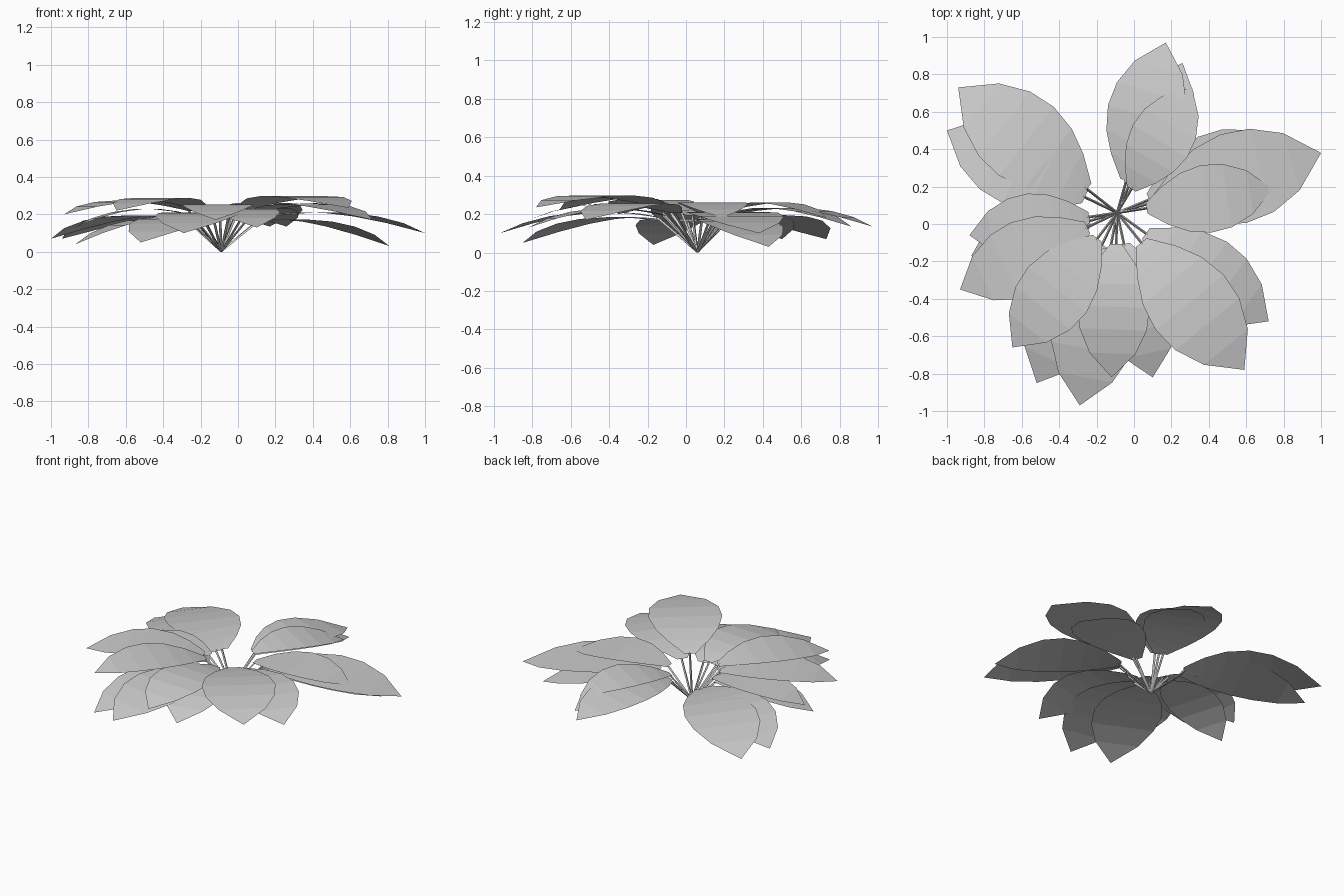
import bpy, bmesh
from mathutils import Vector

if "Cube" in bpy.data.objects:
    bpy.data.objects.remove(bpy.data.objects["Cube"])

ROOT = Vector((-0.09, 0.06, 0.0))

# leaf tips (x, y, z); everything else follows from them
TIPS = [
    (0.17, 0.97, 0.135), (0.26, 0.86, 0.135), (0.31, 0.73, 0.18),
    (1.00, 0.38, 0.10), (0.81, 0.43, 0.03), (0.74, 0.19, 0.18),
    (0.72, -0.52, 0.17), (0.59, -0.78, 0.235),
    (0.10, -0.82, 0.13), (-0.12, -0.82, 0.17), (-0.29, -0.97, 0.10),
    (-0.52, -0.85, 0.05), (-0.65, -0.66, 0.22),
    (-0.93, -0.35, 0.20), (-0.87, -0.17, 0.04), (-0.88, -0.06, 0.13),
    (-1.00, 0.50, 0.07), (-0.94, 0.73, 0.07),
]

# outline: (fraction along leaf, half width / reach)
OUTLINE = [(0.0, 0.035), (0.05, 0.065), (0.15, 0.125), (0.30, 0.187),
           (0.47, 0.217), (0.64, 0.204), (0.82, 0.140), (1.0, 0.0)]


def make_object(name, bm):
    bmesh.ops.recalc_face_normals(bm, faces=bm.faces[:])
    if name.startswith("leaf"):
        for f in bm.faces:
            if f.normal.z < 0:
                f.normal_flip()
    me = bpy.data.meshes.new(name)
    bm.to_mesh(me)
    bm.free()
    ob = bpy.data.objects.new(name, me)
    bpy.context.collection.objects.link(ob)


def leaf(index, tip):
    flat = Vector((tip[0], tip[1], 0)) - ROOT
    reach = flat.length
    out = flat.normalized()
    side = Vector((-out.y, out.x, 0))
    r0, z0, z1 = 0.19 * reach, 0.145 + 0.36 * tip[2], tip[2]

    # arched blade, flat from side to side
    bm = bmesh.new()
    last = None
    for t, w in OUTLINE:
        z = z0 + (z1 - z0) * t + 0.26 * t * (1 - t)
        mid = ROOT + out * (r0 + (reach - r0) * t) + Vector((0, 0, z))
        if w:
            row = [bm.verts.new(mid + side * w * reach * s) for s in (-1, 1)]
        else:
            row = [bm.verts.new(mid)]
        if last:
            bm.faces.new([last[0]] + row + [last[1]])
        last = row
    make_object(f"leaf_{index}", bm)

    # thin three-sided stalk from the root to the blade
    bm = bmesh.new()
    end = ROOT + out * (r0 + 0.015) + Vector((0, 0, z0))
    up = side.cross(end - ROOT).normalized()
    rings = []
    for p in (ROOT, end):
        rings.append([bm.verts.new(p + side * a * 0.007 + up * b * 0.007)
                      for a, b in ((-1, 0.5), (1, 0.5), (0, -1))])
    for ring in rings:
        for v in ring:
            v.co.z = max(v.co.z, 0)
    for i in range(3):
        j = (i + 1) % 3
        bm.faces.new((rings[0][i], rings[0][j], rings[1][j], rings[1][i]))
    # stalk sides face outwards
    make_object(f"stalk_{index}", bm)


for i, tip in enumerate(TIPS):
    leaf(i + 1, tip)
